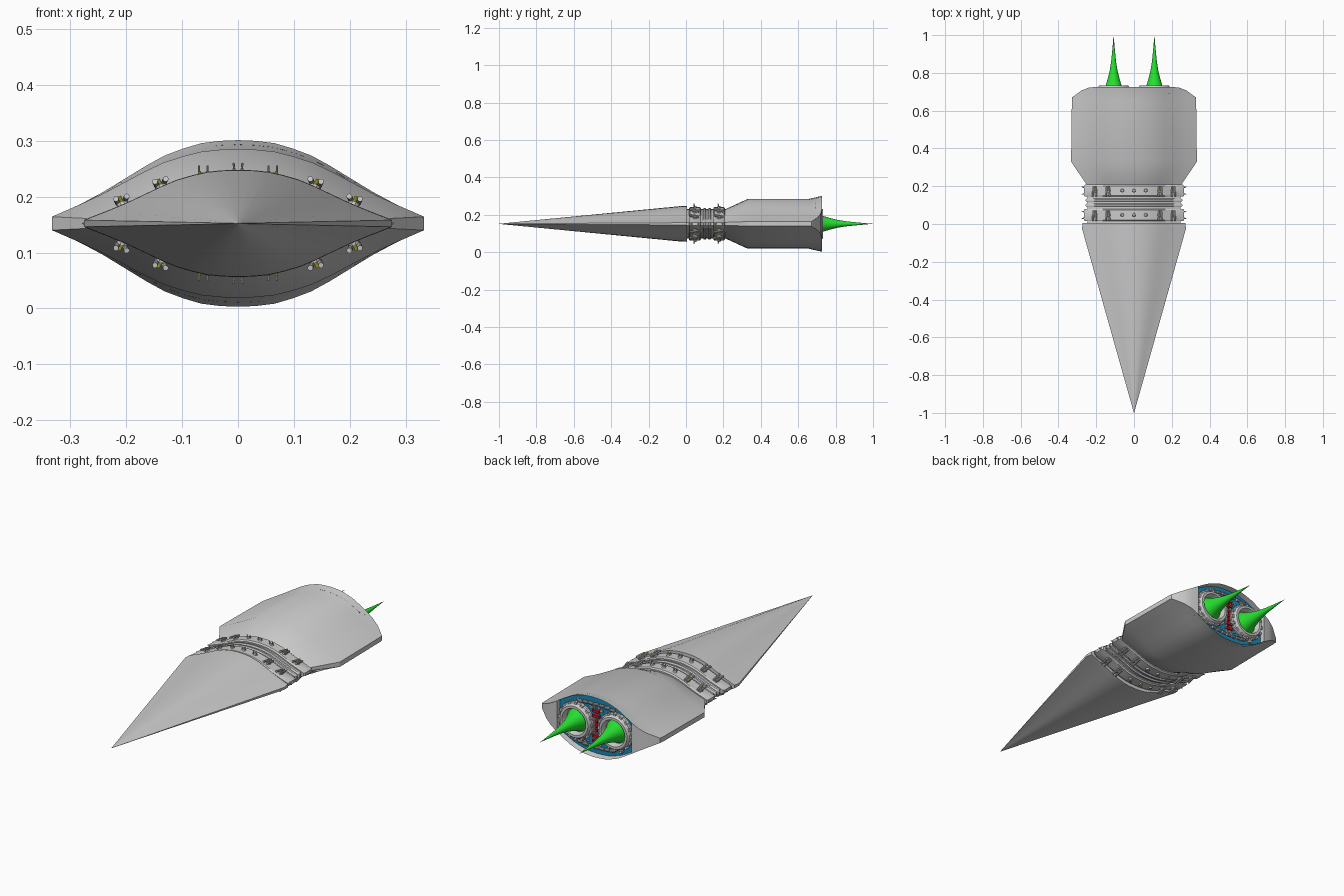
import bpy, bmesh, math, random
from mathutils import Vector, Matrix

if "Cube" in bpy.data.objects:
    bpy.data.objects.remove(bpy.data.objects["Cube"])

random.seed(4)
CZ = 0.152
# half cross-section: fraction of width -> fraction of height
BELL = [(0, 1), (.1, .99), (.2, .96), (.3, .89), (.4, .80), (.5, .67),
        (.63, .48), (.74, .32), (.85, .18), (1, 0)]
UPPER = [(-t, g) for t, g in BELL[:0:-1]] + BELL
N = len(UPPER)


def material(name, rgb):
    m = bpy.data.materials.new(name)
    m.diffuse_color = (*rgb, 1)
    m.use_nodes = True
    m.node_tree.nodes["Principled BSDF"].inputs["Base Color"].default_value = m.diffuse_color
    return m


GREEN = material("green", (.02, .75, .03))
BLUE = material("blue", (.01, .25, .48))
RED = material("red", (.6, .01, .02))
YELLOW = material("yellow", (.8, .75, .02))


def finish(name, bm, mat=None, smooth=True):
    bmesh.ops.remove_doubles(bm, verts=bm.verts, dist=1e-5)
    bmesh.ops.recalc_face_normals(bm, faces=bm.faces)
    me = bpy.data.meshes.new(name)
    bm.to_mesh(me)
    bm.free()
    ob = bpy.data.objects.new(name, me)
    bpy.context.collection.objects.link(ob)
    if mat:
        me.materials.append(mat)
    if smooth:
        bpy.ops.object.select_all(action='DESELECT')
        ob.select_set(True)
        bpy.context.view_layer.objects.active = ob
        bpy.ops.object.shade_smooth_by_angle(angle=math.radians(25))
    return ob


def section(y, w, h, e=.008, bend=None):
    """Closed lens-shaped ring; bend(t) can shift y across the width."""
    up = [(t * w, y + (bend(abs(t)) if bend else 0), e + (h - e) * g) for t, g in UPPER]
    return [(x, yy, CZ + z) for x, yy, z in up] + [(x, yy, CZ - z) for x, yy, z in reversed(up)]


def loft(bm, rings, cap_end=True):
    vs = [[bm.verts.new(p) for p in r] for r in rings]
    n = len(vs[0])
    for a, b in zip(vs, vs[1:]):
        for i in range(n):
            bm.faces.new((a[i], a[(i + 1) % n], b[(i + 1) % n], b[i]))
    bm.faces.new(vs[0])
    if cap_end:
        bm.faces.new(vs[-1])
    return vs


def lathe(name, profile, cx, mat=None, seg=32):
    bm = bmesh.new()
    rings = [[bm.verts.new((cx + r * math.cos(a), y, CZ + r * math.sin(a)))
              for a in (2 * math.pi * k / seg for k in range(seg))] for r, y in profile]
    for a, b in zip(rings, rings[1:]):
        for i in range(seg):
            bm.faces.new((a[i], a[(i + 1) % seg], b[(i + 1) % seg], b[i]))
    return finish(name, bm, mat)


def box(bm, loc, size, angle=0):
    m = Matrix.Translation(loc) @ Matrix.Rotation(angle, 4, 'Y') @ Matrix.Diagonal((*size, 1))
    bmesh.ops.create_cube(bm, size=1, matrix=m)


def rod(bm, p, q, r0, r1=None, seg=10):
    p, q = Vector(p), Vector(q)
    d = q - p
    m = Matrix.Translation((p + q) / 2) @ d.to_track_quat('Z', 'Y').to_matrix().to_4x4()
    bmesh.ops.create_cone(bm, cap_ends=True, segments=seg, radius1=r0,
                          radius2=r0 if r1 is None else r1, depth=d.length, matrix=m)


def half_height(x, w, h, e=.008):
    t = abs(x) / w
    for (a, ga), (b, gb) in zip(BELL, BELL[1:]):
        if t <= b:
            return e + (h - e) * (ga + (gb - ga) * (t - a) / (b - a))
    return e


# pointed nose
bm = bmesh.new()
loft(bm, [section(-1, .0005, .0005, .0002), section(-.025, .275, .095, .006),
          section(.006, .272, .096, .008)])
finish("nose", bm)

# neck core and its raised bands
bm = bmesh.new()
loft(bm, [section(0, .245, .078), section(.22, .245, .078)])
finish("neck_core", bm)
for name, a, b, w, h in (("front_band", .016, .08, .266, .090), ("middle_band_1", .092, .108, .256, .085),
                         ("middle_band_2", .118, .134, .256, .085), ("rear_band", .146, .208, .266, .090)):
    bm = bmesh.new()
    c = min(.006, (b - a) / 4)
    loft(bm, [section(a, w - .006, h - .006), section(a + c, w, h),
              section(b - c, w, h), section(b, w - .006, h - .006)])
    finish(name, bm)

# turrets, sensor prongs and side spikes on the two wide bands
for label, y in (("front", .048), ("rear", .177)):
    bm, lamps = bmesh.new(), bmesh.new()
    for s in (1, -1):
        for x in (-.205, -.135, .135, .205):
            z = half_height(x, .266, .09)
            slope = (half_height(x + .01, .266, .09) - half_height(x - .01, .266, .09)) / .02
            n = Vector((-slope, 0, 1)).normalized()
            side = Vector((n.z, 0, -n.x))
            flip = lambda v: (v.x, v.y, CZ + s * v.z)
            p = Vector((x, y, z))
            rod(bm, flip(p - n * .006), flip(p + n * .009), .013, .010)
            for k in (-1, 1):
                o = p + side * k * .006 + n * .010
                rod(bm, flip(o + Vector((k * .004, -.03, .006))), flip(o + Vector((0, .022, -.003))), .005)
            rod(lamps, flip(p + n * .008), flip(p + n * .019), .003)
        for x in (-.062, 0, .062):
            z = half_height(x, .266, .09)
            rod(bm, (x, y, CZ + s * (z - .004)), (x, y, CZ + s * (z + .006)), .011, .007)
            for k in (-.007, .007):
                rod(bm, (x + k, y, CZ + s * z), (x + k * 1.1, y - .006, CZ + s * (z + .018)), .002, seg=6)
                rod(lamps, (x + k, y - .006, CZ + s * (z + .004)), (x + k, y - .006, CZ + s * (z + .008)), .003)
    for sx in (-1, 1):
        for dy in (-.016, .016):
            rod(bm, (sx * .258, y + dy, CZ), (sx * .279, y + dy * 1.3, CZ), .006, .001)
    finish(label + "_turrets", bm)
    finish(label + "_lamps", lamps, YELLOW)

# rear hull: flared trailing edge, rounded corners, closed cheeks beside the engine bay
bend = lambda t: 0 if t <= .63 else -.055 * ((t - .63) / .37) ** 2
bm = bmesh.new()
vs = loft(bm, [section(.21, .252, .078, .008), section(.33, .333, .133, .012),
               section(.655, .329, .133, .012), section(.726, .327, .149, .012, bend)], cap_end=False)
rear = vs[-1]
for i in range(N - 1):
    if min(abs(UPPER[i][0]), abs(UPPER[i + 1][0])) >= .63:
        bm.faces.new((rear[i], rear[i + 1], rear[2 * N - 2 - i], rear[2 * N - 1 - i]))
finish("rear_hull", bm)
bm = bmesh.new()
for s in (-1, 1):
    box(bm, (s * .208, .711, CZ), (.004, .028, .148))
finish("engine_bay_walls", bm, smooth=False)

# blue bulkhead inside the engine bay
bm = bmesh.new()
bay = [(t * .327, .012 + .129 * g) for t, g in UPPER if abs(t) <= .63]
outline = [(x, CZ + z) for x, z in bay] + [(x, CZ - z) for x, z in reversed(bay)]
loft(bm, [[(x, y, z) for x, z in outline] for y in (.69, .70)])
finish("engine_panel", bm, BLUE, smooth=False)

# twin nozzles with clamps, and exhaust flames
for s, side in ((-1, "left"), (1, "right")):
    cx = s * .108
    lathe(side + "_nozzle", [(.092, .698), (.092, .710), (.086, .714), (.084, .722), (.078, .732),
                             (.066, .732), (.062, .718), (.058, .704), (.001, .702)], cx)
    bm = bmesh.new()
    for k in range(16):
        a = 2 * math.pi * k / 16
        box(bm, (cx + .088 * math.cos(a), .712, CZ + .088 * math.sin(a)), (.012, .018, .014), -a)
    finish(side + "_nozzle_clamps", bm, smooth=False)
    lathe(side + "_flame", [(.056, .704), (.042, .733), (.031, .77), (.021, .81), (.013, .86),
                            (.007, .92), (.003, .965), (0, 1)], cx, GREEN)

# machinery around the nozzles: red couplings, pipes and small blocks
bm = bmesh.new()
for z in (-.075, -.05, .05, .075):
    box(bm, (0, .708, CZ + z), (.034, .018, .012))
for z in (-.022, 0, .022):
    box(bm, (0, .706, CZ + z), (.014, .014, .012))
finish("red_couplings", bm, RED, smooth=False)
bm = bmesh.new()
for s in (-1, 1):
    for x in (-.09, -.06, -.03, 0, .03, .06, .09):
        z = .108 - .9 * x * x
        rod(bm, (x - .011, .708, CZ + s * z), (x + .011, .708, CZ + s * z), .007)
    rod(bm, (s * .012, .706, CZ - .10), (s * .012, .706, CZ + .10), .004)
finish("bay_pipes", bm)
bm = bmesh.new()
for _ in range(140):
    x, z = random.uniform(-.195, .195), random.uniform(-.11, .11)
    if math.hypot(abs(x) - .108, z) > .098 and abs(z) < half_height(x, .327, .125):
        box(bm, (x, .703, CZ + z), (random.uniform(.006, .016), random.uniform(.008, .016),
                                    random.uniform(.005, .012)))
finish("bay_blocks", bm, smooth=False)
